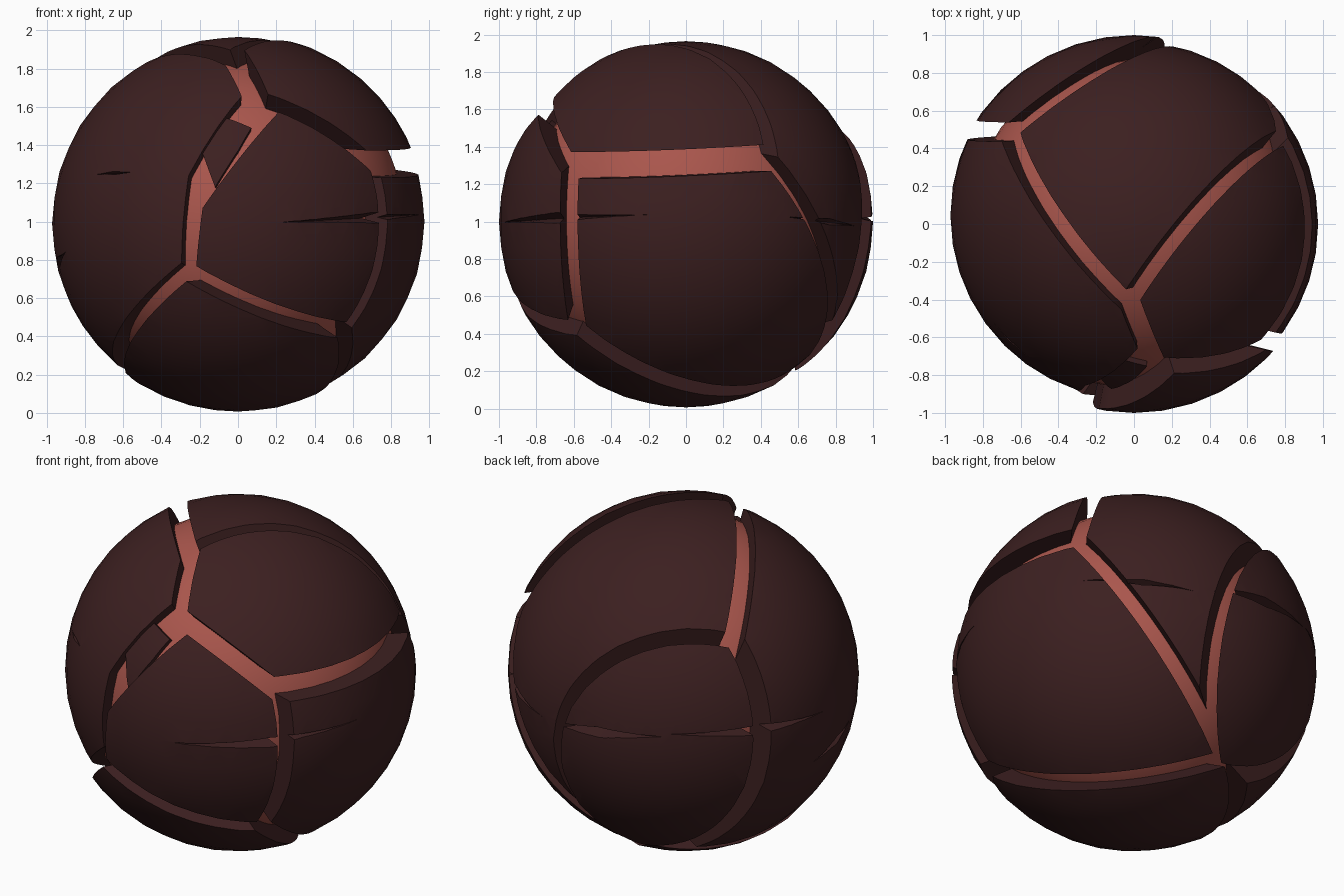
import bpy, bmesh, math
from mathutils import Vector as V

if "Cube" in bpy.data.objects:
    bpy.data.objects.remove(bpy.data.objects["Cube"])

def material(name, rgb):
    m = bpy.data.materials.new(name)
    m.diffuse_color = (*rgb, 1)
    m.use_nodes = True
    m.node_tree.nodes["Principled BSDF"].inputs["Base Color"].default_value = m.diffuse_color
    return m

ROCK = material("dark crust", (0.045, 0.014, 0.0145))
GLOW = material("red core", (0.40, 0.093, 0.073))
CORE_R, INNER_R, CRACK_R = 0.87, 0.85, 0.9

def front(x, z, r=0.95):
    """Point seen in the front view (z relative to ball centre)."""
    return V((x, -math.sqrt(r * r - x * x - z * z), z))

def add_object(name, bm, mat):
    bmesh.ops.recalc_face_normals(bm, faces=bm.faces)
    me = bpy.data.meshes.new(name)
    bm.to_mesh(me)
    bm.free()
    me.materials.append(mat)
    ob = bpy.data.objects.new(name, me)
    ob.location = (0, 0, 1)
    bpy.context.collection.objects.link(ob)
    return ob

def sphere(r, shift=(0, 0, 0)):
    bm = bmesh.new()
    bmesh.ops.create_icosphere(bm, subdivisions=4, radius=r)
    bmesh.ops.translate(bm, verts=bm.verts, vec=shift)
    return bm

def on_ball(p):
    return V(p).normalized() * CRACK_R

# Crack junctions on the ball
N = {k: on_ball(p) for k, p in {
    1: (-.23, -.855, -.25), 2: (.5, -.58, -.53), 3: (.1, -.69, .6),
    4: (.75, .4, .35), 5: (.62, -.61, .315), 6: (-.63, .5, .44),
    8: (-.01, -.43, .82), 9: (-.16, .54, -.72)}.items()}

# Cracks: plate, plate, junctions, bend point (None = great circle), half gap
CRACKS = [
    ("A", "D", 3, 5, None, .052), ("A", "E", 5, 2, (.68, -.62, -.08), .05),
    ("A", "B", 1, 2, None, .052), ("B", "C", 1, 9, (-.55, -.08, -.73), .052),
    ("B", "E", 2, 9, (.315, .122, -.855), .05), ("C", "D", 3, 8, None, .06),
    ("C", "F", 6, 8, None, .055), ("C", "G", 6, 9, (-.76, .51, -.04), .05),
    ("D", "E", 5, 4, (.86, -.08, .325), .07), ("D", "F", 8, 4, (.3, 0, .87), .045),
    ("E", "F", 4, 9, None, .05), ("F", "G", 6, 9, (-.1, .86, .3), .045)]

# Plates: name, centre direction, outer radius, shift of the outer surface
PLATES = {
    "A": ("front_plate", (.25, -.95, 0), 1.0, (0, 0, 0)),
    "B": ("bottom_plate", (0, -.1, -1), .993, (0, 0, 0)),
    "C": ("left_plate", (-.85, -.2, 0), .972, (0, .045, -.01)),
    "D": ("top_right_plate", (.5, -.3, .75), .985, (0, 0, 0)),
    "E": ("right_plate", (.9, .1, -.1), .975, (0, 0, 0)),
    "F": ("top_back_plate", (0, .5, .8), .965, (0, 0, 0)),
    "G": ("back_left_plate", (-.4, .85, 0), 1.0, (0, 0, 0))}

def plane(p, q, m, centre):
    n = (q - p).cross(m - p).normalized()
    return p, (n if n.dot(centre - p) > 0 else -n)

def cut(bm, co, no):
    """Keep the side the normal points to and cap the cut with a flat wall."""
    res = bmesh.ops.bisect_plane(bm, geom=bm.verts[:] + bm.edges[:] + bm.faces[:], dist=1e-5,
                                 plane_co=co, plane_no=no, clear_inner=True)
    edges = [g for g in res["geom_cut"] if isinstance(g, bmesh.types.BMEdge)]
    if edges:
        bmesh.ops.edgeloop_fill(bm, edges=edges)

def subtract(ob, cutters):
    bpy.context.view_layer.objects.active = ob
    for cutter in cutters:
        mod = ob.modifiers.new("cut", 'BOOLEAN')
        mod.operation, mod.solver, mod.object = 'DIFFERENCE', 'EXACT', cutter
        bpy.ops.object.modifier_apply(modifier=mod.name)

O = V((0, 0, 0))
objects = [add_object("core", sphere(CORE_R), GLOW)]
hollow = add_object("hollow_cutter", sphere(INNER_R), ROCK)
helpers = [hollow]
plates = []
for key, (name, c, radius, shift) in PLATES.items():
    c = V(c).normalized()
    bm = sphere(radius, shift)
    for a, b, i, j, mid, gap in CRACKS:
        if key in (a, b):
            co, no = plane(N[i], N[j], on_ball(mid) if mid else O, c)
            cut(bm, co + no * gap, no)
    if key == "A":      # left edges of the front plate
        for p, q in (((-.21, -.2), (-.18, .07)), ((-.18, .07), (.21, .56))):
            cut(bm, *plane(front(*p, .97), front(*q, .97), O, c))
    ob = add_object(name, bm, ROCK)
    if key == "C":      # bent edge leaving room for the loose chip
        wedge = sphere(1.3)
        for p, q, inside in (((-.295, -.2), (-.26, .24), c),
                             ((-.26, .24), (-.02, .61), V((-.7, -.3, .6)))):
            co, no = plane(front(*p, .93), front(*q, .93), O, inside)
            cut(wedge, co, -no)
        helpers.append(add_object("wedge_cutter", wedge, ROCK))
        subtract(ob, helpers[-1:])
    subtract(ob, [hollow])
    plates.append(ob)

# Loose chip lying in the front crack
pts = [front(x, z, .9) for x, z in ((-.07, .545), (.07, .49), (0, .37), (-.12, .18), (-.19, .37))]
mid = sum(pts, V()) / 5
bm = sphere(.903)
for i, p in enumerate(pts):
    cut(bm, *plane(p, pts[(i + 1) % 5], O, mid))
chip = add_object("loose_chip", bm, ROCK)
subtract(chip, [hollow])
objects.append(chip)

# Thin surface nicks: centre direction, half length (radians), half height, tilt
NICKS = [((-.68, -.67, .27), .3, .035, .05), ((.70, -.68, .02), .56, .028, .04),
         ((.55, .72, 0), .34, .03, -.08), ((-.1, .95, .03), .38, .03, .08),
         ((-.82, .49, .06), .5, .03, -.04), ((-.9, -.1, -.2), .24, .045, .25)]

def nick(c, half, height, tilt):
    c = V(c).normalized()
    side = V((0, 0, 1)).cross(c).normalized()
    up = c.cross(side)
    along = side * math.cos(tilt) + up * math.sin(tilt)
    across = c.cross(along)
    bm = bmesh.new()
    rings = []
    for i in range(13):
        t = i / 6 - 1
        d = c * math.cos(t * half) + along * math.sin(t * half)
        w = height * 1.5 * (1 - abs(t)) + .0008
        rings.append([bm.verts.new(p) for p in (
            d * 1.04 + across * w, d * 1.04 - across * w, d * (.915 + .05 * abs(t)))])
    for r, s in zip(rings, rings[1:]):
        for k in range(3):
            bm.faces.new((r[k], r[(k + 1) % 3], s[(k + 1) % 3], s[k]))
    bm.faces.new(rings[0])
    bm.faces.new(rings[-1][::-1])
    return add_object("nick_cutter", bm, ROCK)

nicks = [nick(*n) for n in NICKS]
for ob in plates:
    subtract(ob, nicks)
for helper in helpers + nicks:
    bpy.data.objects.remove(helper)

# Smooth ball surfaces with crisp crack edges
bpy.ops.object.select_all(action='DESELECT')
for ob in objects + plates:
    ob.select_set(True)
bpy.context.view_layer.objects.active = objects[0]
bpy.ops.object.shade_smooth_by_angle(angle=math.radians(30))
